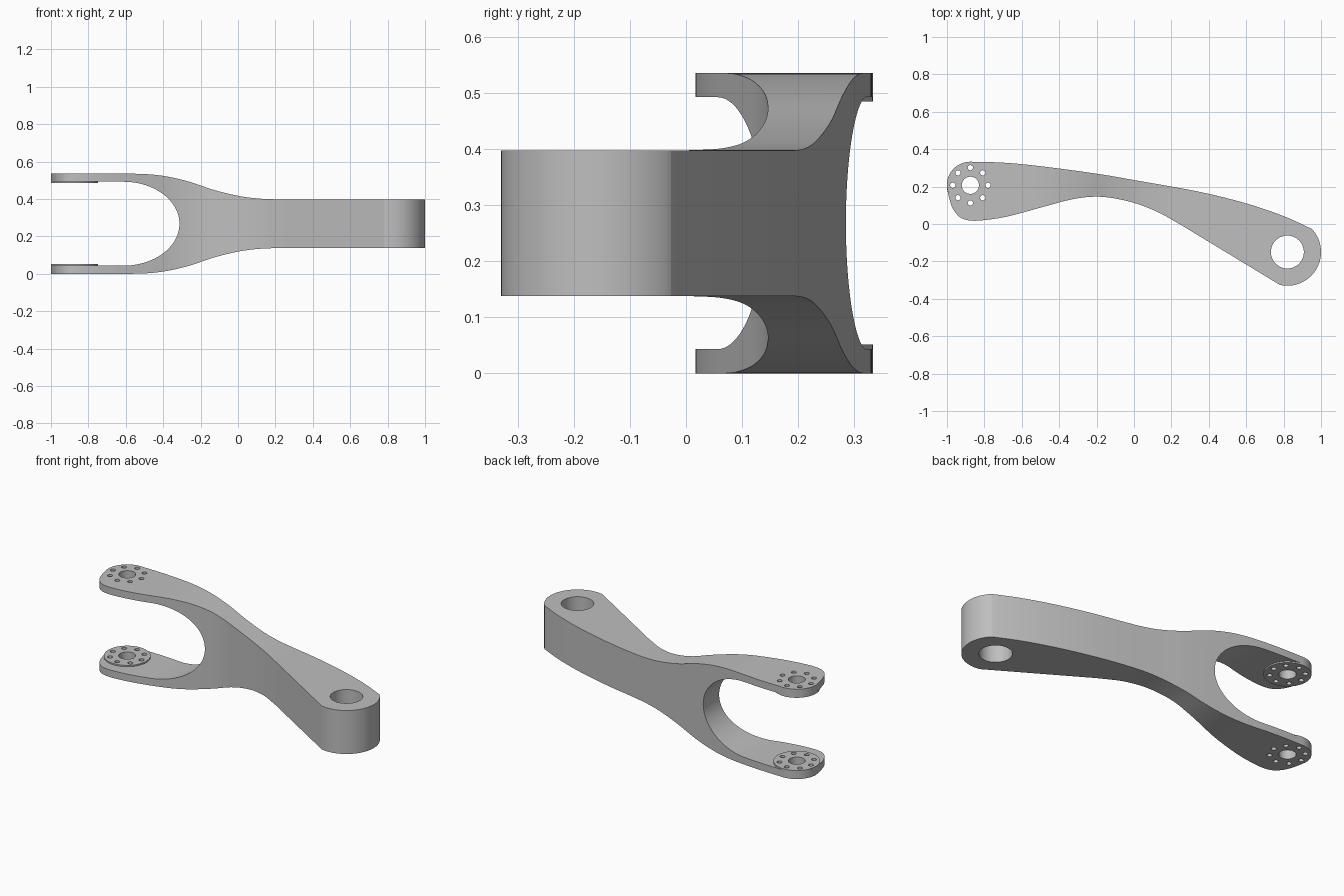
import bpy
import bmesh
from math import cos, sin, pi, radians
from mathutils import Vector

if "Cube" in bpy.data.objects:
    bpy.data.objects.remove(bpy.data.objects["Cube"], do_unlink=True)

MID = 0.2675            # height of the mirror plane
PIVOT = (-0.875, 0.207)  # centre of the fork bores
HUB = (0.82, -0.15)      # centre of the single-end bore

metal = bpy.data.materials.new("grey_metal")
metal.use_nodes = True
metal.diffuse_color = (0.52, 0.52, 0.52, 1)
metal.node_tree.nodes["Principled BSDF"].inputs["Base Color"].default_value = (0.52, 0.52, 0.52, 1)


def arc(c, rx, ry, a0, a1, n):
    """Points on an ellipse arc, angles in degrees."""
    steps = [radians(a0 + (a1 - a0) * i / n) for i in range(n + 1)]
    return [(c[0] + rx * cos(a), c[1] + ry * sin(a)) for a in steps]


def spline(pts, n=6):
    """Smooth curve through the given points."""
    p = [Vector(q) for q in pts]
    p = [2 * p[0] - p[1]] + p + [2 * p[-1] - p[-2]]
    out = []
    for a, b, c, d in zip(p, p[1:], p[2:], p[3:]):
        for i in range(n):
            t = i / n
            out.append(tuple(0.5 * (2 * b + (c - a) * t + (2 * a - 5 * b + 4 * c - d) * t ** 2
                                    + (3 * b - a - 3 * c + d) * t ** 3)))
    return out + [tuple(p[-2])]


def prism(name, outlines, axis, lo, hi):
    """Extrude closed outlines along z or y."""
    bm = bmesh.new()
    for pts in outlines:
        ends = []
        for h in (lo, hi):
            ends.append([bm.verts.new((a, b, h) if axis == "z" else (a, h, b)) for a, b in pts])
        bm.faces.new(ends[0])
        bm.faces.new(ends[1])
        for i in range(len(pts)):
            j = (i + 1) % len(pts)
            bm.faces.new((ends[0][i], ends[0][j], ends[1][j], ends[1][i]))
    bmesh.ops.recalc_face_normals(bm, faces=bm.faces)
    mesh = bpy.data.meshes.new(name)
    bm.to_mesh(mesh)
    bm.free()
    mesh.materials.append(metal)
    obj = bpy.data.objects.new(name, mesh)
    bpy.context.collection.objects.link(obj)
    return obj


def activate(obj):
    bpy.ops.object.select_all(action="DESELECT")
    obj.select_set(True)
    bpy.context.view_layer.objects.active = obj


def boolean(obj, cutter, operation):
    activate(obj)
    mod = obj.modifiers.new(operation.lower(), "BOOLEAN")
    mod.operation = operation
    mod.solver = "EXACT"
    mod.object = cutter
    bpy.ops.object.modifier_apply(modifier=mod.name)


# Plan outline of the bent arm
back_edge = spline([(-0.875, 0.333), (-0.7, 0.328), (-0.5, 0.309), (-0.2, 0.269),
                    (0, 0.235), (0.35, 0.172), (0.6, 0.11), (0.8, 0.042), (0.95, -0.026)])
hub_round = arc(HUB, 0.18, 0.18, 43, -103, 36)
front_edge = spline([(0.243, 0), (0.125, 0.065), (0, 0.113), (-0.13, 0.141), (-0.235, 0.145),
                     (-0.345, 0.129), (-0.48, 0.093), (-0.665, 0.043), (-0.78, 0.023),
                     (-0.87, 0.018), (-0.93, 0.036), (-0.97, 0.085), (-0.99, 0.145)])
fork_round = arc(PIVOT, 0.126, 0.126, 182, 92, 20)
arm = prism("forked_arm", [back_edge + hub_round + front_edge + fork_round], "z", -0.1, 0.7)

# Side profile: flat fork, S-shaped taper, narrow end and rounded slot
upper = [(-1.2, 0.535)] + spline([(-0.56, 0.535), (-0.48, 0.532), (-0.38, 0.52), (-0.26, 0.492),
                                  (-0.125, 0.447), (0.01, 0.415), (0.125, 0.401),
                                  (0.25, 0.397)]) + [(1.2, 0.397)]
lower = [(x, 2 * MID - z) for x, z in reversed(upper)]
slot = arc((-0.613, MID), 0.3, 0.2245, -90, 90, 48)
slot = [(-1.2, slot[0][1])] + slot + [(-1.2, slot[-1][1])]
side = prism("side_profile_cutter", [upper + lower + slot], "y", -0.6, 0.6)
boolean(arm, side, "INTERSECT")

# Raised round pads on the inner faces of the fork
pad_disc = arc(PIVOT, 0.126, 0.126, 0, 355, 71)
lower_pad = prism("lower_fork_pad", [pad_disc], "z", 0.04, 0.051)
upper_pad = prism("upper_fork_pad", [pad_disc], "z", 2 * MID - 0.051, 2 * MID - 0.04)

# Bores: pivot, ring of bolt holes, hub
bores = [arc(PIVOT, 0.046, 0.046, 0, 352.5, 47), arc(HUB, 0.088, 0.088, 0, 354, 59)]
for k in range(8):
    c = (PIVOT[0] + 0.094 * cos(k * pi / 4), PIVOT[1] + 0.094 * sin(k * pi / 4))
    bores.append(arc(c, 0.014, 0.014, 0, 345, 23))
drill = prism("bore_cutter", bores, "z", -0.2, 0.8)

for part in (arm, lower_pad, upper_pad):
    boolean(part, drill, "DIFFERENCE")
    activate(part)
    bpy.ops.object.shade_smooth_by_angle(angle=radians(20))

for helper in (side, drill):
    bpy.data.objects.remove(helper, do_unlink=True)
